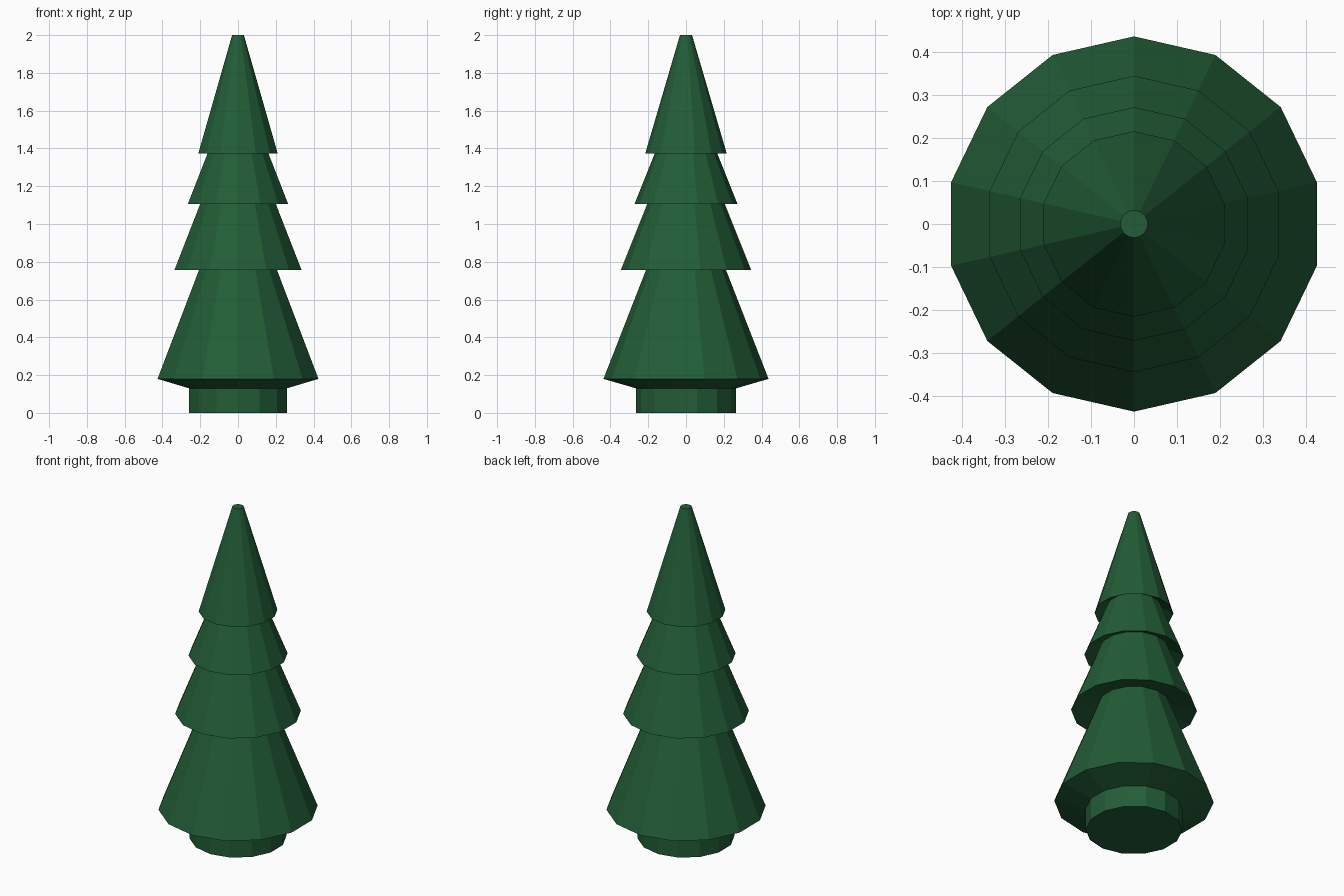
import bpy, bmesh
from math import pi, sin, cos

if "Cube" in bpy.data.objects:
    bpy.data.objects.remove(bpy.data.objects["Cube"])

SIDES = 14

# Green finish shared by the whole tree
green = bpy.data.materials.new("dark_green")
green.diffuse_color = (0.016, 0.11, 0.038, 1)
green.use_nodes = True
green.node_tree.nodes["Principled BSDF"].inputs["Base Color"].default_value = green.diffuse_color


def lathe(name, profile):
    """Revolve (radius, height) points into a closed, flat-faced solid."""
    bm = bmesh.new()
    rings = []
    for r, z in profile:
        angles = [pi / 2 + 2 * pi * i / SIDES for i in range(SIDES)]
        rings.append([bm.verts.new((r * cos(a), r * sin(a), z)) for a in angles])
    for low, high in zip(rings, rings[1:]):
        for i in range(SIDES):
            j = (i + 1) % SIDES
            bm.faces.new((low[i], low[j], high[j], high[i]))
    bm.faces.new(rings[0][::-1])
    bm.faces.new(rings[-1])
    mesh = bpy.data.meshes.new(name)
    bm.to_mesh(mesh)
    bm.free()
    mesh.materials.append(green)
    obj = bpy.data.objects.new(name, mesh)
    bpy.context.collection.objects.link(obj)
    return obj


# Continuous outline from the foot to the blunt tip
foot = [(0.265, 0.0), (0.265, 0.13)]
lowest_tier = [(0.437, 0.18), (0.196, 0.797)]
second_tier = [(0.345, 0.757), (0.189, 1.147)]
third_tier = [(0.272, 1.107), (0.150, 1.412)]
top_tier = [(0.216, 1.372), (0.032, 2.0)]

lathe("fir_tree", foot + lowest_tier + second_tier + third_tier + top_tier)
